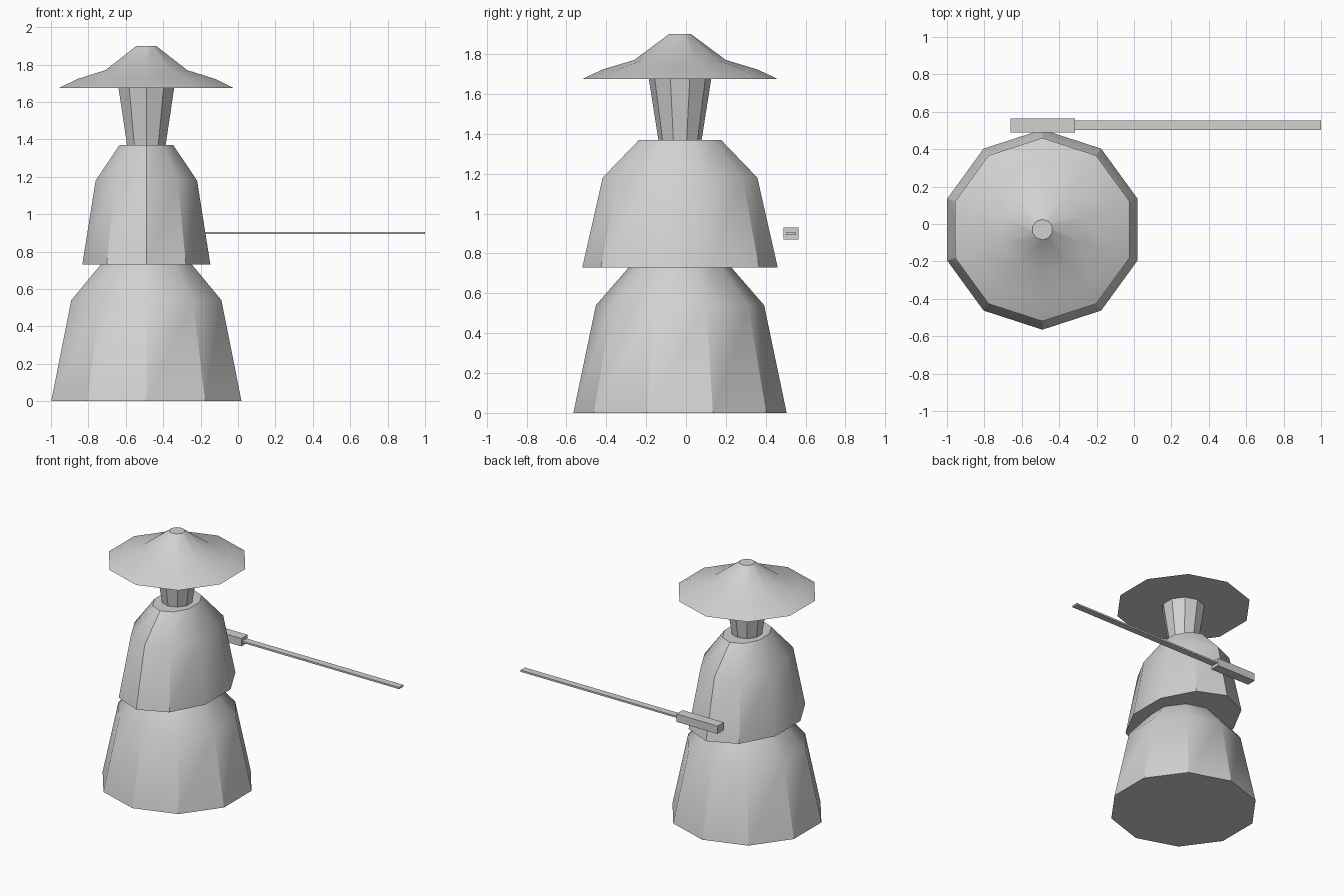
import bpy, bmesh, math

if "Cube" in bpy.data.objects:
    bpy.data.objects.remove(bpy.data.objects["Cube"])

CX, CY, SIDES = -0.49, -0.03, 10

grey = bpy.data.materials.new("plain_grey")
grey.diffuse_color = (0.64, 0.64, 0.64, 1)
grey.use_nodes = True
grey.node_tree.nodes["Principled BSDF"].inputs["Base Color"].default_value = grey.diffuse_color


def finish(name, bm):
    bmesh.ops.recalc_face_normals(bm, faces=bm.faces)
    mesh = bpy.data.meshes.new(name)
    bm.to_mesh(mesh)
    bm.free()
    mesh.materials.append(grey)
    ob = bpy.data.objects.new(name, mesh)
    bpy.context.collection.objects.link(ob)
    return ob


def turned(name, profile, squash=1.0, smooth=True):
    """Ten-sided solid from (radius, height) pairs, capped at both ends."""
    bm = bmesh.new()
    rings = []
    for r, z in profile:
        ring = []
        for i in range(SIDES):
            a = math.pi / 2 + i * math.tau / SIDES
            ring.append(bm.verts.new((CX + r * squash * math.cos(a),
                                      CY + r * math.sin(a), z)))
        rings.append(ring)
    for low, high in zip(rings, rings[1:]):
        for i in range(SIDES):
            j = (i + 1) % SIDES
            bm.faces.new((low[i], low[j], high[j], high[i]))
    bm.faces.new(rings[0])
    bm.faces.new(rings[-1])
    ob = finish(name, bm)
    if smooth:
        bpy.ops.object.select_all(action='DESELECT')
        ob.select_set(True)
        bpy.context.view_layer.objects.active = ob
        bpy.ops.object.shade_smooth_by_angle(angle=math.radians(30))
    return ob


def box(name, lo, hi):
    bm = bmesh.new()
    bmesh.ops.create_cube(bm, size=1)
    for v in bm.verts:
        v.co = [(a + b) / 2 + c * (b - a) for a, b, c in zip(lo, hi, v.co)]
    return finish(name, bm)


# Robe: wide skirt and a narrower cloak above it
turned("skirt", [(0.535, 0), (0.422, 0.54), (0.224, 0.768)])
turned("cloak", [(0.49, 0.73), (0.388, 1.18), (0.205, 1.37)], squash=0.735)

# Head tapering down into the collar
turned("head", [(0.107, 1.36), (0.158, 1.685)], smooth=False)

# Broad flared hat
turned("hat", [(0.49, 1.675), (0.387, 1.723), (0.23, 1.77), (0.055, 1.9)])

# Sword held behind
box("sword_handle", (-0.66, 0.49, 0.87), (-0.315, 0.565, 0.93))
box("sword_blade", (-0.315, 0.502, 0.893), (1.0, 0.553, 0.906))
